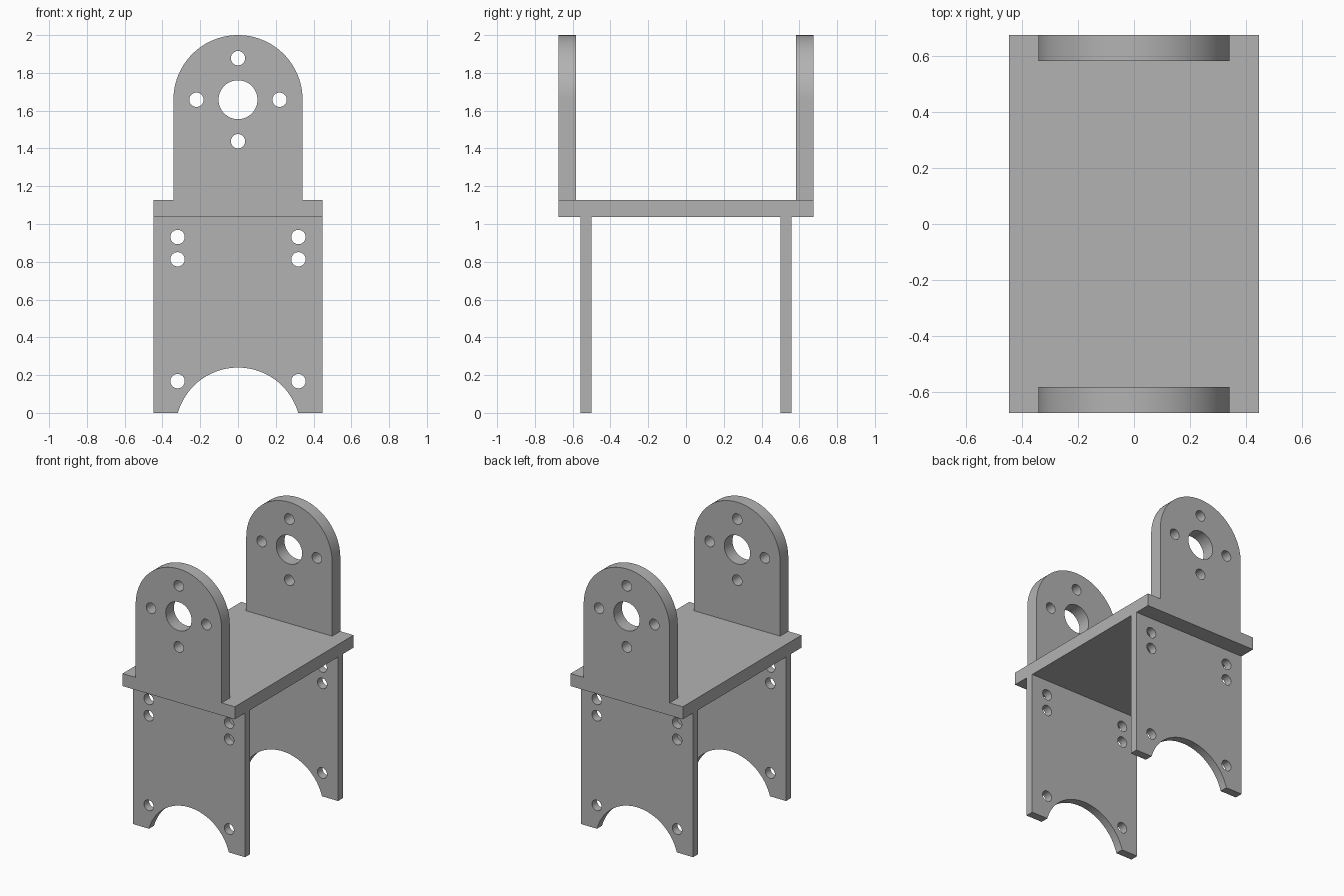
import bpy, bmesh
from math import sin, cos, pi, asin

cube = bpy.data.objects.get("Cube")
if cube:
    bpy.data.objects.remove(cube, do_unlink=True)

grey = bpy.data.materials.new("plain grey")
grey.use_nodes = True
colour = (0.45, 0.45, 0.45, 1)
grey.diffuse_color = colour
grey.node_tree.nodes["Principled BSDF"].inputs["Base Color"].default_value = colour


def arc(cx, cz, r, start, end, steps):
    return [(cx + r * cos(start + (end - start) * i / steps),
             cz + r * sin(start + (end - start) * i / steps)) for i in range(steps + 1)]


def circle(cx, cz, r, steps=32):
    return arc(cx, cz, r, 0, 2 * pi, steps)[:-1]


def plate(name, loops, y_min, y_max):
    """Extrude an x-z outline (first loop) with holes (other loops) along y."""
    curve = bpy.data.curves.new(name, 'CURVE')
    curve.dimensions = '2D'
    curve.fill_mode = 'BOTH'
    curve.extrude = (y_max - y_min) / 2
    for loop in loops:
        spline = curve.splines.new('POLY')
        spline.points.add(len(loop) - 1)
        for point, (x, z) in zip(spline.points, loop):
            point.co = (x, z, 0, 1)
        spline.use_cyclic_u = True
    temp = bpy.data.objects.new(name + "_outline", curve)
    bpy.context.collection.objects.link(temp)
    bpy.context.view_layer.update()
    graph = bpy.context.evaluated_depsgraph_get()
    mesh = bpy.data.meshes.new_from_object(temp.evaluated_get(graph))
    bpy.data.objects.remove(temp, do_unlink=True)
    # Stand the plate upright and weld its rims
    bm = bmesh.new()
    bm.from_mesh(mesh)
    for v in bm.verts:
        x, z, d = v.co
        v.co = (x, (y_min + y_max) / 2 - d, z)
    bmesh.ops.remove_doubles(bm, verts=bm.verts, dist=0.0001)
    bmesh.ops.recalc_face_normals(bm, faces=bm.faces)
    bm.to_mesh(mesh)
    bm.free()
    mesh.materials.clear()
    mesh.materials.append(grey)
    obj = bpy.data.objects.new(name, mesh)
    bpy.context.collection.objects.link(obj)
    bpy.ops.object.select_all(action='DESELECT')
    obj.select_set(True)
    bpy.context.view_layer.objects.active = obj
    bpy.ops.object.shade_smooth_by_angle()
    return obj


W, LUG, DECK_LOW, DECK_TOP, PIVOT = 0.447, 0.342, 1.037, 1.127, 1.658

# Horizontal deck
plate("deck", [[(-W, DECK_LOW), (W, DECK_LOW), (W, DECK_TOP), (-W, DECK_TOP)]],
      -0.675, 0.675)

# Rounded upper lug: shaft hole ringed by four bolt holes
lug = [[(-LUG, DECK_TOP), (LUG, DECK_TOP)] + arc(0, PIVOT, LUG, 0, pi, 48),
       circle(0, PIVOT, 0.103, 48)]
lug += [circle(0.22 * cos(k * pi / 2), PIVOT + 0.22 * sin(k * pi / 2), 0.038)
        for k in range(4)]

# Lower leg plate: arched cutout at the foot and six bolt holes
R, DROP = 0.331, 0.091
tilt = asin(DROP / R)
leg = [[(W, 0), (W, DECK_LOW), (-W, DECK_LOW), (-W, 0)]
       + arc(0, -DROP, R, pi - tilt, tilt, 48)]
leg += [circle(x, z, 0.038) for x in (-0.32, 0.32) for z in (0.168, 0.813, 0.931)]

for side, s in (("front", -1), ("back", 1)):
    plate(side + "_lug", lug, *sorted((s * 0.582, s * 0.675)))
    plate(side + "_leg", leg, *sorted((s * 0.5, s * 0.558)))
